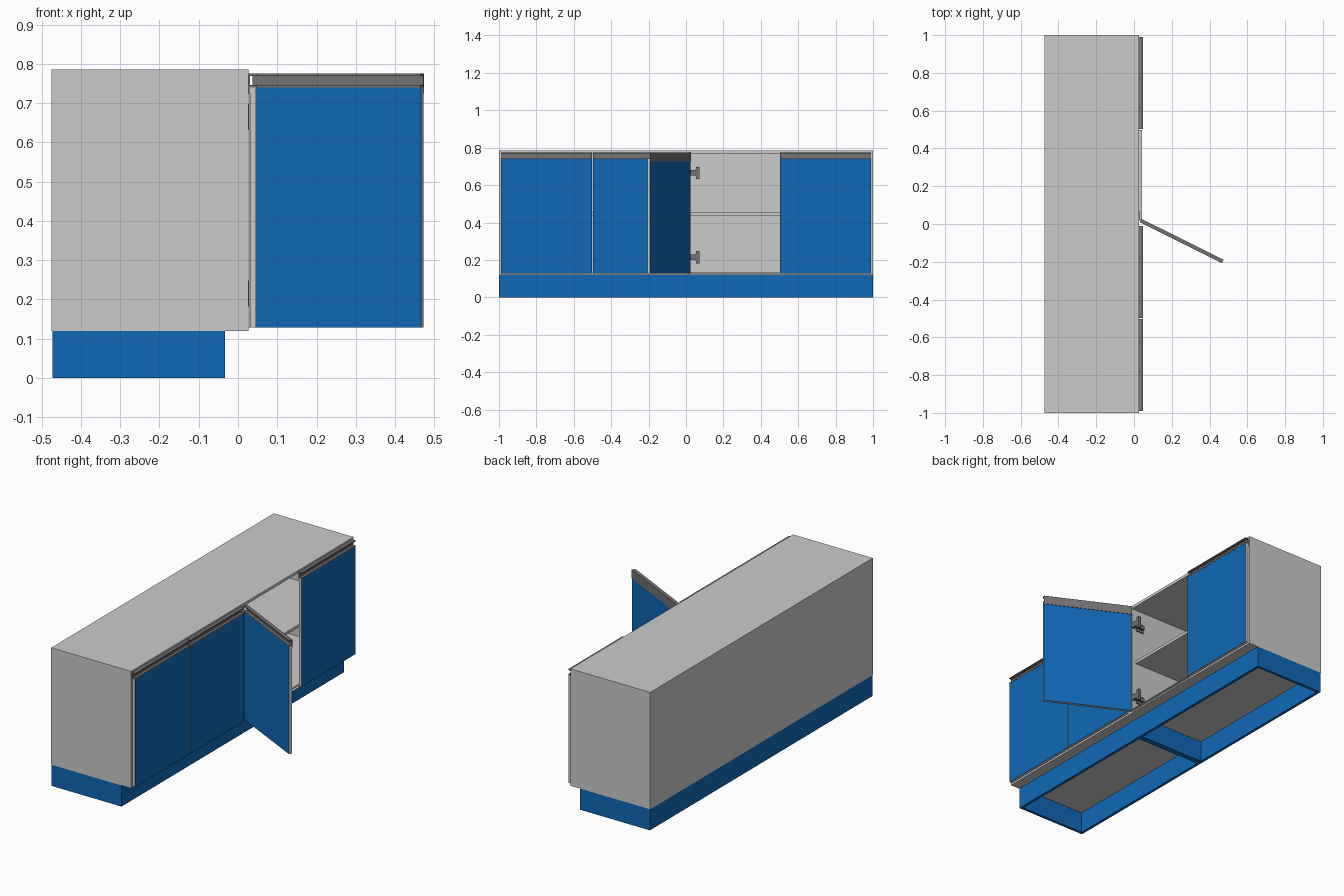
import bpy, bmesh
from math import radians
from mathutils import Matrix

if "Cube" in bpy.data.objects:
    bpy.data.objects.remove(bpy.data.objects["Cube"])


def material(name, rgb):
    m = bpy.data.materials.new(name)
    m.diffuse_color = (*rgb, 1)
    m.use_nodes = True
    m.node_tree.nodes["Principled BSDF"].inputs["Base Color"].default_value = m.diffuse_color
    return m


BLUE = material("blue_laminate", (0.005, 0.14, 0.47))
DARK = material("grip_metal", (0.18, 0.17, 0.18))
GREY = material("pale_edge", (0.6, 0.6, 0.6))


def finish(name, bm, mats):
    bmesh.ops.recalc_face_normals(bm, faces=bm.faces)
    me = bpy.data.meshes.new(name)
    bm.to_mesh(me)
    bm.free()
    for m in mats:
        me.materials.append(m)
    ob = bpy.data.objects.new(name, me)
    bpy.context.collection.objects.link(ob)
    return ob


def box(name, x, y, z, mats=()):
    bm = bmesh.new()
    size = Matrix.Diagonal((x[1] - x[0], abs(y[1] - y[0]), z[1] - z[0], 1))
    mid = Matrix.Translation((sum(x) / 2, sum(y) / 2, sum(z) / 2))
    bmesh.ops.create_cube(bm, size=1, matrix=mid @ size)
    return finish(name, bm, mats)


def extrude_profile(name, pts, y0, y1, mats):
    # closed x-z profile swept along y
    bm = bmesh.new()
    f = bm.faces.new([bm.verts.new((x, y0, z)) for x, z in pts])
    r = bmesh.ops.extrude_face_region(bm, geom=[f])
    vs = [v for v in r["geom"] if isinstance(v, bmesh.types.BMVert)]
    bmesh.ops.translate(bm, verts=vs, vec=(0, y1 - y0, 0))
    return finish(name, bm, mats)


T = 0.016                    # panel thickness
XB, XF = -0.475, 0.027       # carcass back and front
Z0, Z1 = 0.12, 0.785         # carcass bottom and top
W = 0.487                    # door width

# recessed finger grip: back web, top lip and lower ledge
GRIP = [(-0.003, 0.725), (-0.003, 0.775), (0.017, 0.775), (0.017, 0.769),
        (0.001, 0.769), (0.001, 0.746), (0.017, 0.746), (0.017, 0.740),
        (0.0, 0.740), (0.0, 0.725)]


def door(label, s, location, angle=0):
    # panel with blue faces and pale edges, hinge edge at the origin
    panel = box("door_" + label, (0, T), (0, s * W), (0.128, 0.74), [GREY, BLUE])
    for p in panel.data.polygons:
        p.material_index = 1 if abs(p.normal.x) > 0.5 else 0
    grip = extrude_profile("door_grip_" + label, GRIP, 0, s * W, [DARK])
    for ob in (panel, grip):
        ob.location = location
        ob.rotation_euler.z = radians(angle)


def hinge(label, y, s):
    # mounting wing on the side panel, arm and cup plate
    for i, z in enumerate((0.215, 0.665)):
        n = f"{label}_{i}"
        box("hinge_mount_" + n, (-0.05, 0.0), (y, y + s * 0.006), (z - 0.025, z + 0.025), [DARK])
        box("hinge_arm_" + n, (-0.045, 0.027), (y + s * 0.006, y + s * 0.02), (z - 0.01, z + 0.01), [DARK])
        box("hinge_link_" + n, (0.012, 0.028), (y, y + s * 0.04), (z - 0.015, z + 0.015), [DARK])
        box("hinge_cup_" + n, (0.01, 0.026), (y + s * 0.034, y + s * 0.052), (z - 0.02, z + 0.02), [DARK])
        box("hinge_plate_" + n, (0.012, 0.028), (y + s * 0.038, y + s * 0.056), (z - 0.033, z + 0.033), [DARK])


# two identical cabinets side by side
for label, a in (("left", -1.0), ("right", 0.0)):
    b = a + 1.0
    box("side_a_" + label, (XB, XF), (a, a + T), (Z0, Z1))
    box("side_b_" + label, (XB, XF), (b - T, b), (Z0, Z1))
    box("top_panel_" + label, (XB, XF), (a + T, b - T), (Z1 - T, Z1))
    box("bottom_panel_" + label, (XB, XF), (a + T, b - T), (Z0, Z0 + T))
    box("back_panel_" + label, (XB, XB + 0.01), (a + T, b - T), (Z0 + T, Z1 - T))
    box("shelf_" + label, (XB + 0.01, 0.0), (a + T, b - T), (0.437, 0.453))

    # open-bottomed plinth frame
    px0, px1 = -0.473, -0.033
    box("plinth_front_" + label, (px1 - T, px1), (a, b), (0, Z0), [BLUE])
    box("plinth_back_" + label, (px0, px0 + T), (a, b), (0, Z0), [BLUE])
    box("plinth_end_a_" + label, (px0 + T, px1 - T), (a, a + T), (0, Z0), [BLUE])
    box("plinth_end_b_" + label, (px0 + T, px1 - T), (b - T, b), (0, Z0), [BLUE])

    # hinges on both outer sides
    hinge(label + "_a", a + T, 1)
    hinge(label + "_b", b - T, -1)

    # a pair of doors; one stands open
    if label == "right":
        door(label + "_open", 1, (0.037, 0.025, 0), -116.5)
    else:
        door(label + "_a", 1, (0.03, a + 0.01, 0))
    door(label + "_b", -1, (0.03, b - 0.01, 0))

# thin sill strip below the open doorway
box("door_sill", (0.027, 0.042), (0.02, 0.498), (0.128, 0.13))
